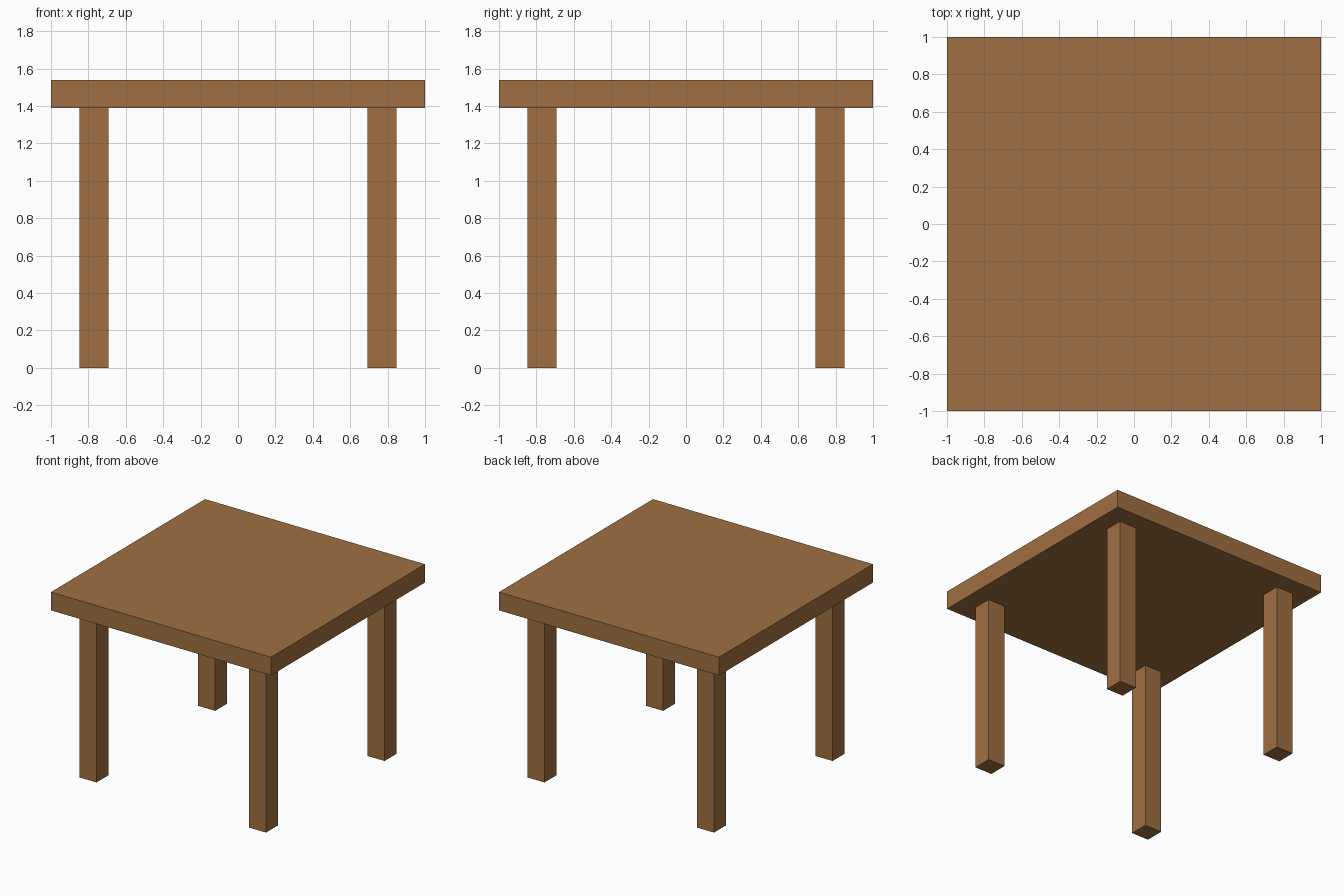
import bpy

if "Cube" in bpy.data.objects:
    bpy.data.objects.remove(bpy.data.objects["Cube"])

wood = bpy.data.materials.new("brown wood")
wood.diffuse_color = (0.35, 0.162, 0.054, 1.0)
wood.use_nodes = True
wood.node_tree.nodes["Principled BSDF"].inputs["Base Color"].default_value = wood.diffuse_color


def box(name, center, size):
    bpy.ops.mesh.primitive_cube_add(size=1, location=center)
    ob = bpy.context.object
    ob.name = name
    ob.scale = size
    bpy.ops.object.transform_apply(location=False, rotation=False, scale=True)
    ob.data.materials.append(wood)
    return ob


LEG_HEIGHT = 1.39
TOP_THICKNESS = 0.15
LEG_WIDTH = 0.155
LEG_OFFSET = 0.77

# Square table top
box("table_top", (0, 0, LEG_HEIGHT + TOP_THICKNESS / 2), (2, 2, TOP_THICKNESS))

# Four square legs, inset from the corners
for y_name, sy in (("front", -1), ("back", 1)):
    for x_name, sx in (("left", -1), ("right", 1)):
        box(f"{y_name}_{x_name}_leg",
            (sx * LEG_OFFSET, sy * LEG_OFFSET, LEG_HEIGHT / 2),
            (LEG_WIDTH, LEG_WIDTH, LEG_HEIGHT))
